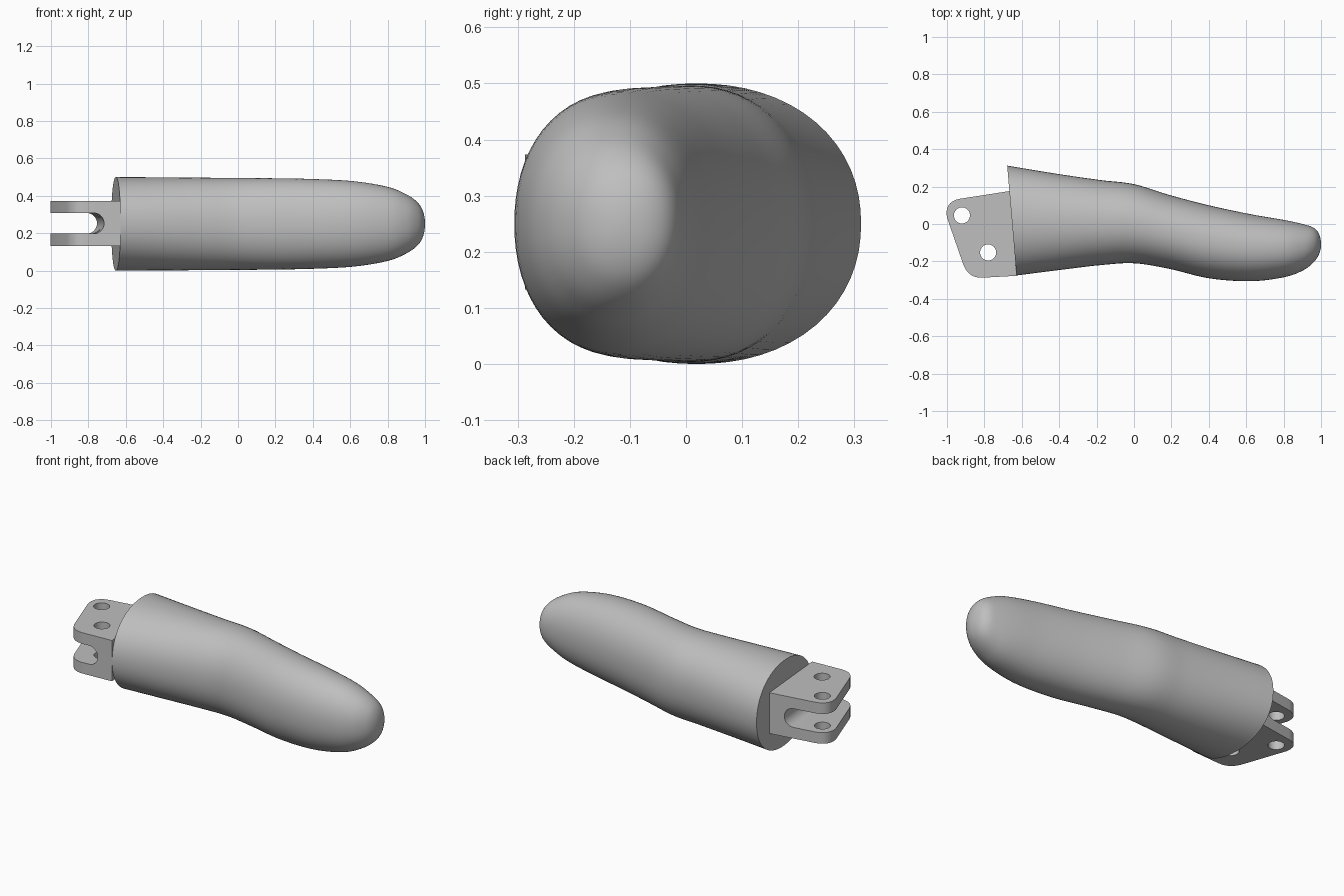
import bpy
import bmesh
from math import cos, sin, pi, radians
from mathutils import Vector

if "Cube" in bpy.data.objects:
    bpy.data.objects.remove(bpy.data.objects["Cube"])

MID_Z = 0.25       # height of the finger's axis
TILT = 0.085       # slant of the knuckle end, in x per unit of y

grey = bpy.data.materials.new("plain grey")
grey.use_nodes = True
grey.diffuse_color = (0.52, 0.52, 0.52, 1)
grey.node_tree.nodes["Principled BSDF"].inputs["Base Color"].default_value = grey.diffuse_color


def loft(name, rings):
    """Skin a list of closed rings and cap both ends."""
    bm = bmesh.new()
    loops = [[bm.verts.new(p) for p in ring] for ring in rings]
    n = len(loops[0])
    for a, b in zip(loops, loops[1:]):
        for i in range(n):
            j = (i + 1) % n
            bm.faces.new((a[i], a[j], b[j], b[i]))
    bm.faces.new(loops[0])
    bm.faces.new(loops[-1])
    bmesh.ops.remove_doubles(bm, verts=bm.verts, dist=1e-5)
    bmesh.ops.recalc_face_normals(bm, faces=bm.faces)
    mesh = bpy.data.meshes.new(name)
    bm.to_mesh(mesh)
    bm.free()
    mesh.materials.append(grey)
    obj = bpy.data.objects.new(name, mesh)
    bpy.context.collection.objects.link(obj)
    return obj


def smooth(obj, angle):
    bpy.ops.object.select_all(action='DESELECT')
    obj.select_set(True)
    bpy.context.view_layer.objects.active = obj
    bpy.ops.object.shade_smooth_by_angle(angle=radians(angle))


def spline(p, q, r, s, t):
    """Catmull-Rom point between q and r."""
    return 0.5 * (2 * q + (r - p) * t + (2 * p - 5 * q + 4 * r - s) * t ** 2
                  + (3 * q - p - 3 * r + s) * t ** 3)


def rounded(before, corner, after, steps=10):
    a, b, c = Vector(before), Vector(corner), Vector(after)
    ts = [i / steps for i in range(steps + 1)]
    return [a * (1 - t) ** 2 + b * 2 * t * (1 - t) + c * t * t for t in ts]


# Finger body: x, front y, back y, half height
stations = [
    (-0.653, -0.275, 0.312, 0.25), (-0.4, -0.245, 0.268, 0.249),
    (-0.18, -0.22, 0.235, 0.247), (0, -0.21, 0.213, 0.246),
    (0.19, -0.24, 0.155, 0.244), (0.4, -0.29, 0.1, 0.24),
    (0.62, -0.306, 0.053, 0.228), (0.8, -0.285, 0.022, 0.198),
    (0.9, -0.25, 0, 0.158), (0.96, -0.205, -0.02, 0.115),
    (0.99, -0.16, -0.055, 0.065), (1, -0.11, -0.11, 0),
]
# Each key is x, centre y, half width, half height
keys = [Vector((x, (lo + hi) / 2, (hi - lo) / 2, h)) for x, lo, hi, h in stations]
first = 2 * keys[0] - keys[1]
x, c, w, h = keys[-2]
past_tip = Vector((x, c, -w, -h))
path = [first] + keys + [past_tip]


def section(key, sides=64, power=2.15):
    x, c, w, h = key
    fade = min(1, max(0, (x + 0.2) / -0.453))
    ring = []
    for i in range(sides):
        a = 2 * pi * i / sides
        u, v = cos(a), sin(a)
        k = (abs(u) ** power + abs(v) ** power) ** (-1 / power)
        y = c + w * u * k
        ring.append((x - TILT * fade * (y - c), y, MID_Z + h * v * k))
    return ring


samples = [spline(*path[i:i + 4], t / 6) for i in range(len(path) - 3) for t in range(6)]
body = loft("finger_body", [section(k) for k in samples + [keys[-1]]])
smooth(body, 50)

# Hinge lug: a rounded plate standing on the slanted end
outline = [Vector((-0.666, 0.176))]
outline += rounded((-0.93, 0.135), (-1.015, 0.12), (-1.0, 0.035))
outline += rounded((-0.915, -0.21), (-0.889, -0.29), (-0.81, -0.287))
outline += [Vector((-0.627, -0.277))]
lug = loft("hinge_lug", [[(p.x, p.y, z) for p in outline] for z in (0.133, 0.373)])

# Slot with a round inner end, following the slant
R = 0.055
slot = [(-1.2, R), (-1.2, -R)]
slot += [(-0.795 + R * cos(a), R * sin(a)) for a in [pi * (i / 16 - 0.5) for i in range(17)]]
cutters = [loft("slot_cutter", [[(px - TILT * y, y, MID_Z + 0.003 + pz) for px, pz in slot]
                                for y in (-0.5, 0.5)])]

# Two pin holes through the lug
for hx, hy in ((-0.92, 0.046), (-0.78, -0.152)):
    circle = [(hx + 0.043 * cos(pi * i / 16), hy + 0.043 * sin(pi * i / 16)) for i in range(32)]
    cutters.append(loft("hole_cutter", [[(px, py, z) for px, py in circle] for z in (0, 0.5)]))

for cutter in cutters:
    cutter.hide_render = True
    mod = lug.modifiers.new("cut", 'BOOLEAN')
    mod.operation = 'DIFFERENCE'
    mod.solver = 'EXACT'
    mod.object = cutter

# Keep the cut shape and drop the cutters
bpy.context.view_layer.update()
graph = bpy.context.evaluated_depsgraph_get()
cut_mesh = bpy.data.meshes.new_from_object(lug.evaluated_get(graph))
lug.modifiers.clear()
lug.data = cut_mesh
for cutter in cutters:
    bpy.data.objects.remove(cutter)
smooth(lug, 30)
